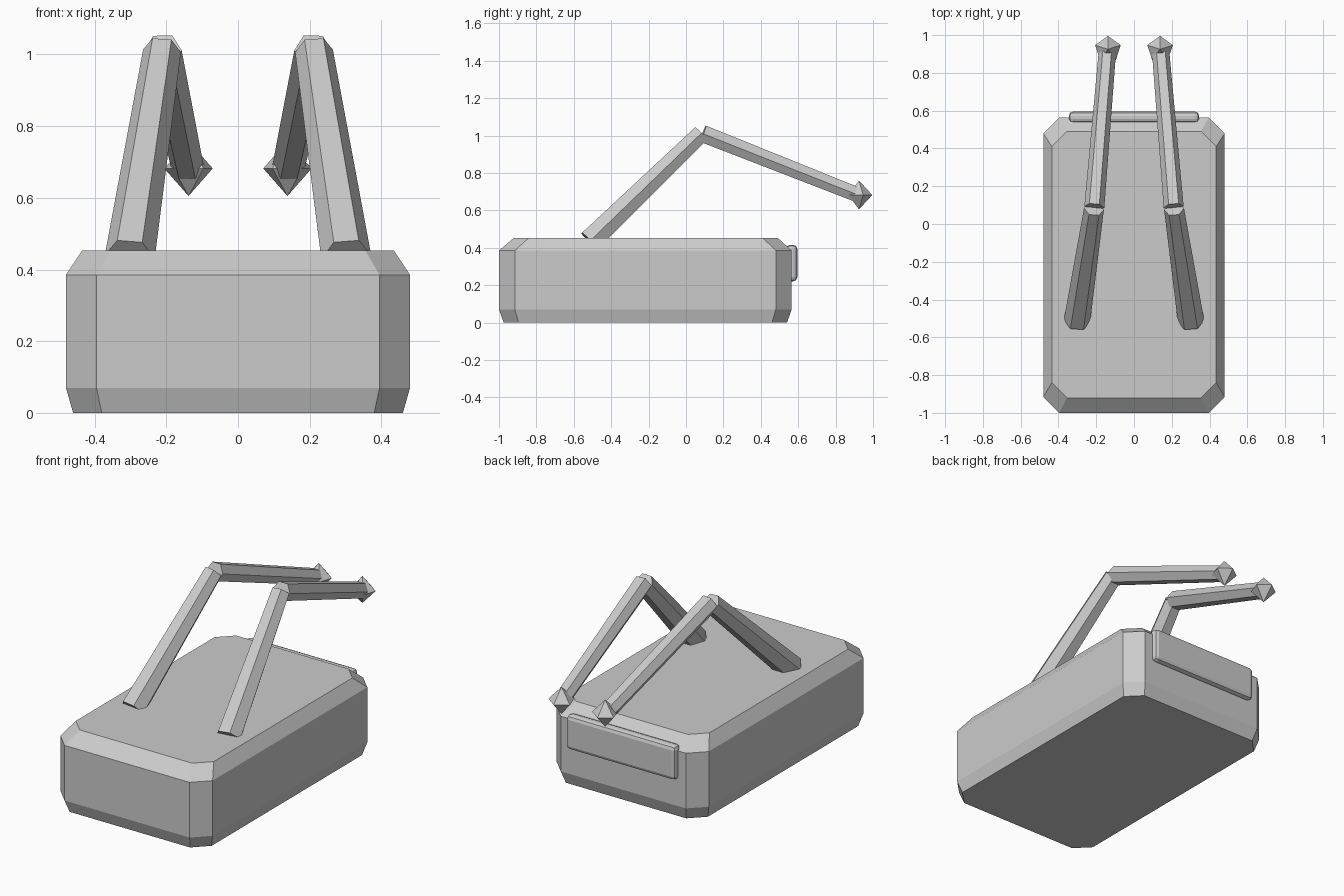
import bpy, bmesh, math
from mathutils import Vector

cube = bpy.data.objects.get("Cube")
if cube:
    bpy.data.objects.remove(cube)

grey = bpy.data.materials.new("plain_grey")
grey.use_nodes = True
color = (0.6, 0.6, 0.6, 1)
grey.diffuse_color = color
grey.node_tree.nodes["Principled BSDF"].inputs["Base Color"].default_value = color


def finish(name, bm):
    bmesh.ops.recalc_face_normals(bm, faces=bm.faces)
    mesh = bpy.data.meshes.new(name)
    bm.to_mesh(mesh)
    bm.free()
    mesh.materials.append(grey)
    obj = bpy.data.objects.new(name, mesh)
    bpy.context.collection.objects.link(obj)
    return obj


def loft(name, rings):
    """Skin a stack of equal-length point rings and cap both ends."""
    bm = bmesh.new()
    loops = [[bm.verts.new(p) for p in ring] for ring in rings]
    n = len(loops[0])
    for a, b in zip(loops, loops[1:]):
        for i in range(n):
            j = (i + 1) % n
            bm.faces.new((a[i], a[j], b[j], b[i]))
    bm.faces.new(loops[0][::-1])
    bm.faces.new(loops[-1])
    return finish(name, bm)


def octagon(hx, y0, y1, cut, z):
    return [(-hx + cut, y0, z), (hx - cut, y0, z), (hx, y0 + cut, z),
            (hx, y1 - cut, z), (hx - cut, y1, z), (-hx + cut, y1, z),
            (-hx, y1 - cut, z), (-hx, y0 + cut, z)]


def hexagon(centre, axis, r):
    """Ring across the axis with two corners pointing sideways."""
    side = Vector((1, 0, 0))
    side = (side - axis * side.dot(axis)).normalized()
    up = axis.cross(side)
    return [centre + r * (math.cos(k * math.pi / 3) * side + math.sin(k * math.pi / 3) * up)
            for k in range(6)]


def rod(name, start, end, r0, r1):
    start, end = Vector(start), Vector(end)
    axis = (end - start).normalized()
    loft(name, [hexagon(start, axis, r0), hexagon(end, axis, r1)])


# Chamfered body
loft("body", [octagon(0.46, -0.975, 0.54, 0.08, 0),
              octagon(0.48, -1, 0.565, 0.085, 0.07),
              octagon(0.48, -1, 0.565, 0.085, 0.385),
              octagon(0.435, -0.92, 0.49, 0.08, 0.453)])

# Rounded plate on the back
bm = bmesh.new()
bmesh.ops.create_cube(bm, size=1)
for v in bm.verts:
    v.co = Vector((0, 0.565, 0.318)) + v.co * Vector((0.69, 0.06, 0.195))
plate = finish("back_plate", bm)
bevel = plate.modifiers.new("rounded_edges", "BEVEL")
bevel.width = 0.022
bevel.segments = 2

# Jointed arms with faceted tips
for label, s in (("right", -1), ("left", 1)):
    rod(label + "_lower_arm", (s * 0.302, -0.515, 0.435), (s * 0.212, 0.08, 1.01), 0.07, 0.053)
    rod(label + "_upper_arm", (s * 0.21, 0.09, 1.01), (s * 0.142, 0.90, 0.69), 0.053, 0.046)
    bm = bmesh.new()
    ring = [bm.verts.new((s * 0.138 + 0.071 * math.sin(k * math.tau / 5),
                          0.925 + 0.071 * math.cos(k * math.tau / 5), 0.682)) for k in range(5)]
    poles = [bm.verts.new((s * 0.138, 0.925, z)) for z in (0.605, 0.759)]
    for k in range(5):
        for pole in poles:
            bm.faces.new((ring[k], ring[(k + 1) % 5], pole))
    finish(label + "_tip", bm)
